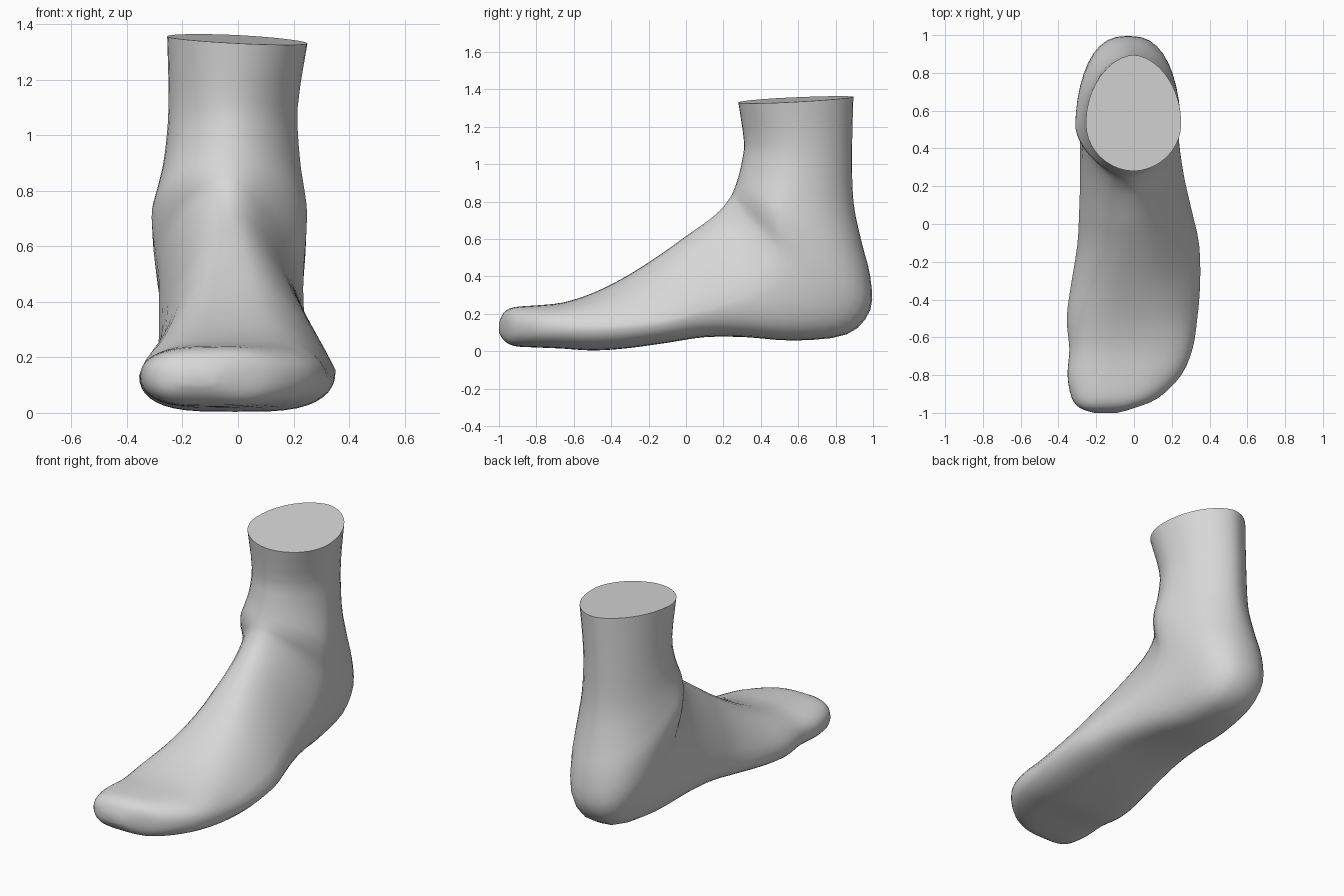
import bpy, bmesh, math
from mathutils import Vector

if "Cube" in bpy.data.objects:
    bpy.data.objects.remove(bpy.data.objects["Cube"])

SIDES, STEPS = 40, 3

# Sections fanning from toe to shin:
# instep y, z | sole or heel y, z | left x, right x | widest level from sole | pinch towards instep
SECTIONS = [
    (-1.00, .15, -1.00, .10, -.21, -.09, .50, 0),
    (-.975, .205, -.975, .06, -.285, .0, .50, 0),
    (-.92, .235, -.92, .028, -.33, .13, .50, 0),
    (-.80, .245, -.80, .02, -.352, .25, .50, 0),
    (-.66, .26, -.66, .014, -.342, .31, .48, .05),
    (-.50, .31, -.50, .004, -.356, .335, .42, .2),
    (-.32, .40, -.32, .015, -.333, .35, .33, .35),
    (-.14, .515, -.10, .045, -.30, .345, .26, .42),
    (0, .615, .10, .075, -.29, .305, .26, .40),
    (.10, .685, .32, .075, -.285, .265, .32, .33),
    (.18, .75, .58, .057, -.285, .24, .42, .27),
    (.235, .82, .86, .09, -.285, .235, .54, .24),
    (.255, .86, .985, .22, -.305, .245, .65, .22),
    (.27, .90, .985, .40, -.31, .248, .66, .19),
    (.285, .95, .94, .58, -.29, .238, .62, .16),
    (.30, 1.02, .895, .80, -.265, .222, .56, .12),
    (.31, 1.12, .888, 1.08, -.25, .215, .55, .08),
    (.28, 1.33, .895, 1.36, -.255, .25, .59, 0),
]


def spline(rows, i, t):
    """Catmull-Rom blend of whole rows."""
    a, b, c, d = (rows[min(max(i + k, 0), len(rows) - 1)] for k in (-1, 0, 1, 2))
    return [.5 * (2*q + (r-p)*t + (2*p-5*q+4*r-s)*t*t + (3*q-p-3*r+s)*t**3)
            for p, q, r, s in zip(a, b, c, d)]


def power(v, e):
    return math.copysign(abs(v) ** e, v)


def ramp(v, lo, hi):
    return min(max((v - lo) / (hi - lo), 0), 1)


def ring(row):
    ty, tz, by, bz, xl, xr, m, pinch = row
    top, low = Vector((0, ty, tz)), Vector((0, by, bz))
    upper = .68 + .37 * ramp(ty, -.15, .25)        # boxy toes, round instep
    lower = .56 + .16 * ramp(by, .3, .9) + .4 * ramp(bz, .2, .75)  # flat sole, slim tendon
    pts = []
    for k in range(SIDES):
        a = 2 * math.pi * k / SIDES
        s = power(math.sin(a), .9 + .1 * ramp(ty, 0, .25))
        x = (xl + xr) / 2 + (xr - xl) / 2 * power(math.cos(a), upper if s > 0 else lower)
        if s > 0:
            x = -.06 + (x + .06) * (1 - pinch * s * (1 if x > 0 else .75))
        u = m + s * (1 - m if s > 0 else m)
        p = low.lerp(top, u)
        p.x = x
        p.z -= .05 * x * ramp(bz, 1.1, 1.35)       # slanted cut at the top
        pts.append(p)
    return pts


rows = [spline(SECTIONS, i, j / STEPS)
        for i in range(len(SECTIONS) - 1) for j in range(STEPS)] + [SECTIONS[-1]]

# Skin the foot and close the toe tip and the leg cut
bm = bmesh.new()
rings = [[bm.verts.new(p) for p in ring(r)] for r in rows]
for a, b in zip(rings, rings[1:]):
    for k in range(SIDES):
        n = (k + 1) % SIDES
        bm.faces.new((a[k], a[n], b[n], b[k]))
bm.faces.new(rings[0])
bm.faces.new(rings[-1])
bmesh.ops.recalc_face_normals(bm, faces=bm.faces)
mesh = bpy.data.meshes.new("foot")
bm.to_mesh(mesh)
bm.free()
foot = bpy.data.objects.new("foot", mesh)
bpy.context.collection.objects.link(foot)

grey = bpy.data.materials.new("light grey")
grey.diffuse_color = (.68, .68, .68, 1)
grey.use_nodes = True
grey.node_tree.nodes["Principled BSDF"].inputs["Base Color"].default_value = grey.diffuse_color
mesh.materials.append(grey)

bpy.context.view_layer.objects.active = foot
foot.select_set(True)
bpy.ops.object.shade_smooth_by_angle(angle=math.radians(50))
